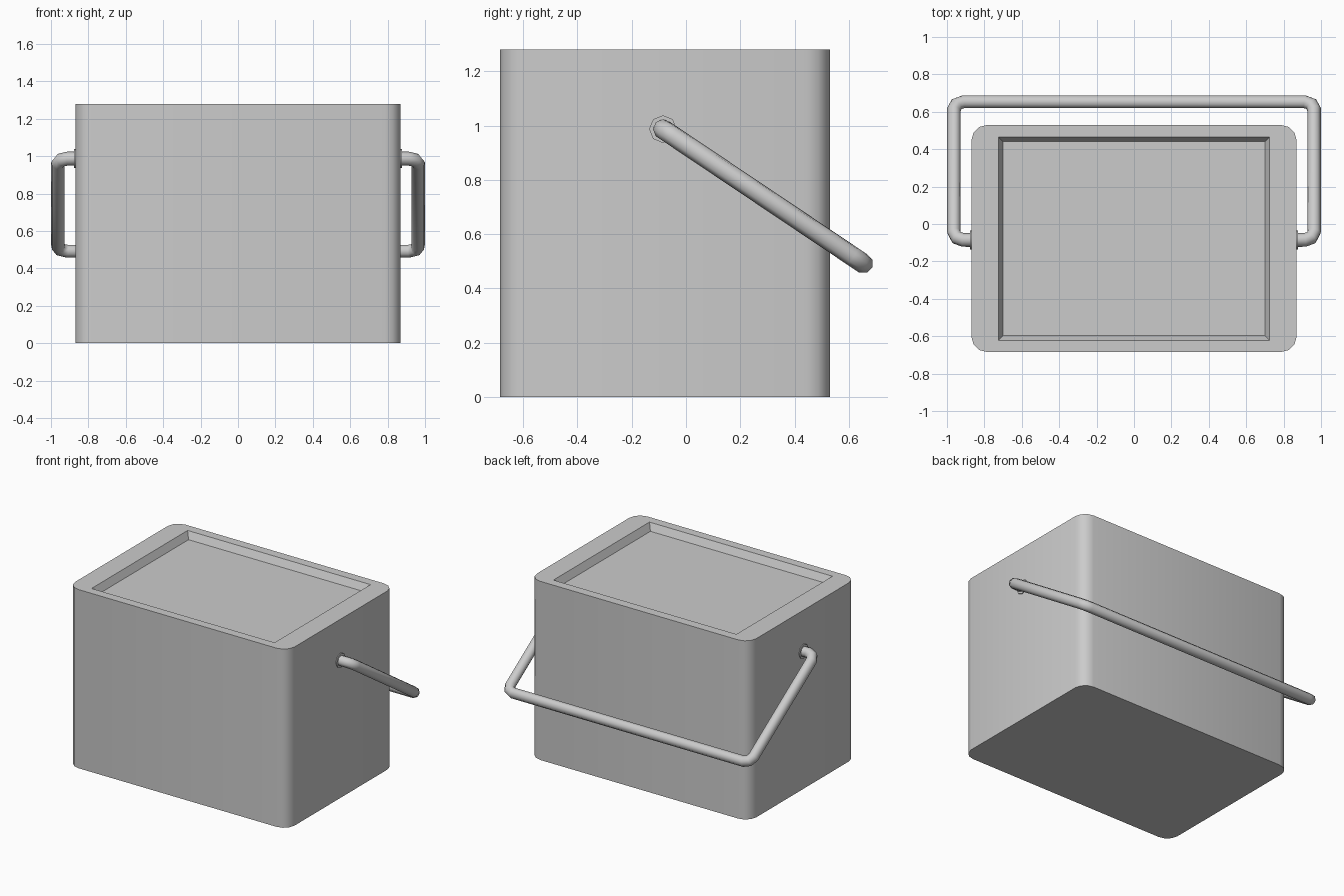
import bpy, bmesh, math
from mathutils import Vector

if "Cube" in bpy.data.objects:
    bpy.data.objects.remove(bpy.data.objects["Cube"])


def smooth(obj, angle):
    bpy.ops.object.select_all(action='DESELECT')
    obj.select_set(True)
    bpy.context.view_layer.objects.active = obj
    bpy.ops.object.shade_smooth_by_angle(angle=math.radians(angle))


def make_object(name, bm):
    mesh = bpy.data.meshes.new(name)
    bm.to_mesh(mesh)
    bm.free()
    obj = bpy.data.objects.new(name, mesh)
    bpy.context.collection.objects.link(obj)
    return obj


# Box body: rounded vertical corners, shallow recessed lid on top
HX, Y0, Y1, H = 0.87, -0.685, 0.53, 1.28
bm = bmesh.new()
bmesh.ops.create_cube(bm, size=1)
for v in bm.verts:
    v.co = (HX * (1 if v.co.x > 0 else -1),
            Y1 if v.co.y > 0 else Y0,
            H if v.co.z > 0 else 0)
top = next(f for f in bm.faces if f.normal.z > 0.9)


def set_rect(face, hx, y0, y1, z):
    mid = face.calc_center_median()
    for v in face.verts:
        v.co = (hx if v.co.x > 0 else -hx, y1 if v.co.y > mid.y else y0, z)


bmesh.ops.inset_region(bm, faces=[top], thickness=0.1)
set_rect(top, 0.725, -0.622, 0.465, H)
bmesh.ops.inset_region(bm, faces=[top], thickness=0.02)
set_rect(top, 0.70, -0.597, 0.44, H - 0.05)
uprights = [e for e in bm.edges
            if abs(e.verts[0].co.z - e.verts[1].co.z) > 1]
bmesh.ops.bevel(bm, geom=uprights, offset=0.085, segments=3,
                profile=0.5, affect='EDGES')
body = make_object("box_body", bm)
smooth(body, 40)

# Swinging carry handle: one bent rod, hanging towards the back
pivot = Vector((0, -0.085, 0.987))
drop = Vector((0, 0.653, 0.492)) - pivot
reach, down = 0.963, drop.normalized()
R, SEG = 0.05, 2


def bend(corner, d_in, d_out):
    center = corner - d_in * R + d_out * R
    return [center - d_out * R * math.cos(t) + d_in * R * math.sin(t)
            for t in (math.pi / 2 * i / SEG for i in range(SEG + 1))]


xdir = Vector((1, 0, 0))
half = [pivot + xdir * 0.85]
half += bend(pivot + xdir * reach, xdir, down)
half += bend(pivot + drop + xdir * reach, down, -xdir)
path = half + [Vector((-p.x, p.y, p.z)) for p in reversed(half)]

curve = bpy.data.curves.new("carry_handle", 'CURVE')
curve.dimensions = '3D'
curve.bevel_depth = 0.037
curve.bevel_resolution = 2
curve.use_fill_caps = True
spline = curve.splines.new('POLY')
spline.points.add(len(path) - 1)
for pt, co in zip(spline.points, path):
    pt.co = (*co, 1)
handle = bpy.data.objects.new("carry_handle", curve)
bpy.context.collection.objects.link(handle)
bpy.ops.object.select_all(action='DESELECT')
handle.select_set(True)
bpy.context.view_layer.objects.active = handle
bpy.ops.object.convert(target='MESH')
smooth(bpy.context.view_layer.objects.active, 50)

# Thin washers where the handle enters the body
for side, name in ((1, "right_washer"), (-1, "left_washer")):
    bpy.ops.mesh.primitive_cylinder_add(
        vertices=8, radius=0.051, depth=0.02,
        location=(side * 0.866, pivot.y, pivot.z),
        rotation=(0, math.pi / 2, 0))
    washer = bpy.context.object
    washer.name = name
    smooth(washer, 50)
